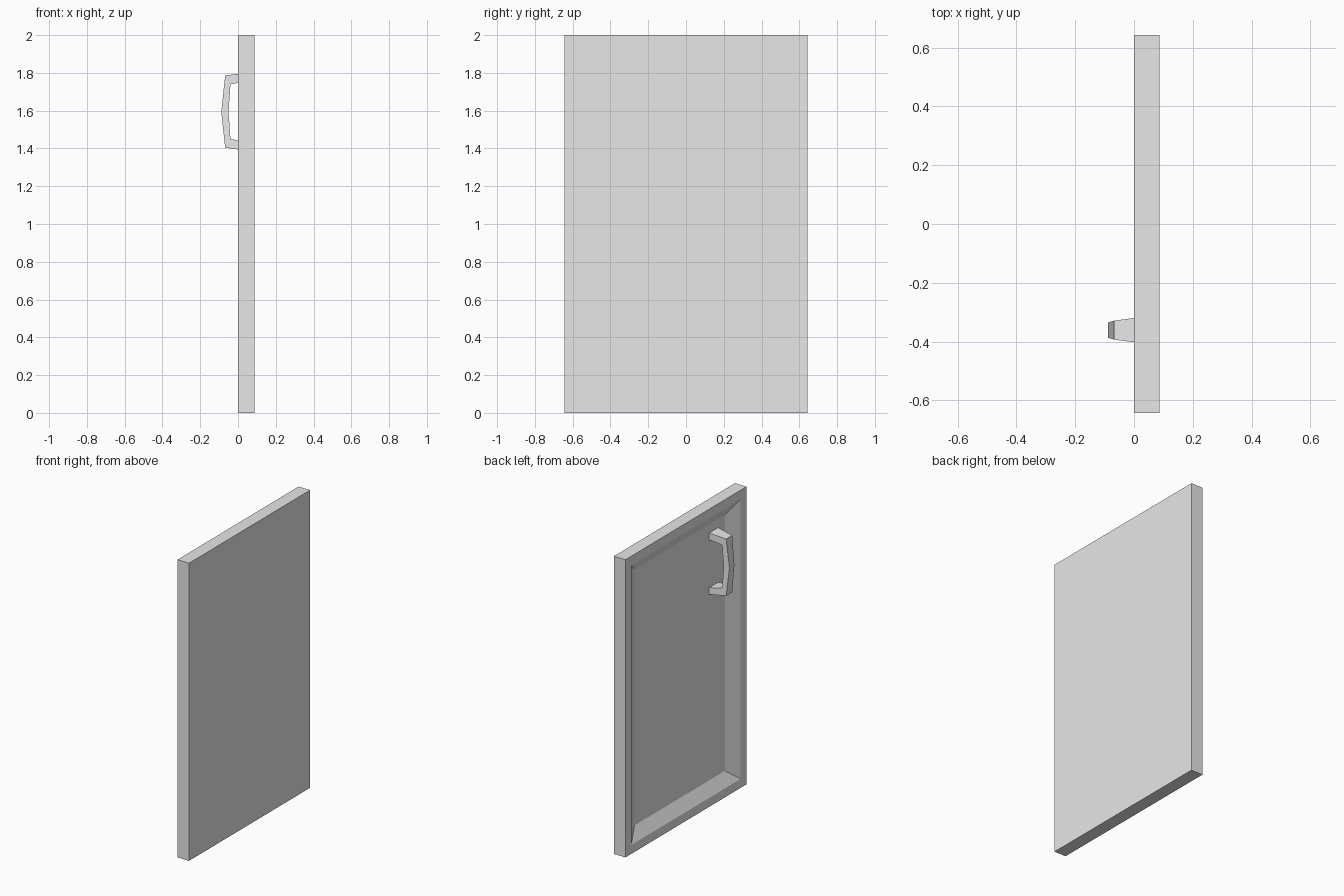
import bpy
import bmesh

cube = bpy.data.objects.get("Cube")
if cube:
    bpy.data.objects.remove(cube, do_unlink=True)

grey = bpy.data.materials.new("light grey")
grey.use_nodes = True
colour = (0.8, 0.8, 0.8, 1)
grey.diffuse_color = colour
grey.node_tree.nodes["Principled BSDF"].inputs["Base Color"].default_value = colour


def loft(name, rings):
    """Join four-cornered rings into a closed, flat-shaded solid."""
    bm = bmesh.new()
    loops = [[bm.verts.new(p) for p in ring] for ring in rings]
    for a, b in zip(loops, loops[1:]):
        for i in range(4):
            j = (i + 1) % 4
            bm.faces.new((a[i], a[j], b[j], b[i]))
    bm.faces.new(loops[0])
    bm.faces.new(loops[-1])
    bmesh.ops.recalc_face_normals(bm, faces=bm.faces[:])
    mesh = bpy.data.meshes.new(name)
    bm.to_mesh(mesh)
    bm.free()
    mesh.materials.append(grey)
    obj = bpy.data.objects.new(name, mesh)
    bpy.context.collection.objects.link(obj)
    return obj


def rectangle(x, half_y, half_z):
    return [(x, y * half_y, 1 + z * half_z)
            for y, z in ((-1, -1), (1, -1), (1, 1), (-1, 1))]


# Door panel: flat back, raised rim and sloping sides down to the recessed field
BACK, FIELD = 0.0865, 0.047
loft("door_panel", [
    rectangle(BACK, 0.643, 1.0),
    rectangle(0, 0.643, 1.0),
    rectangle(0, 0.58, 0.94),
    rectangle(FIELD, 0.48, 0.86),
])

# Pull handle: upper half as sections, mirrored about its middle height
HANDLE_Y, HANDLE_Z = -0.361, 1.595


def section(outer, inner, sign):
    ring = []
    for (x, z, w), sides in ((outer, (-1, 1)), (inner, (1, -1))):
        ring += [(x, HANDLE_Y + s * w, HANDLE_Z + sign * z) for s in sides]
    return ring


# Each point is depth, height from the middle, half width
foot = ((0.049, 0.207, 0.048), (0.049, 0.161, 0.048))
corner = ((-0.068, 0.191, 0.032), (-0.04, 0.145, 0.035))
middle = ((-0.0885, 0, 0.026), (-0.05, 0, 0.033))
loft("pull_handle", [
    section(*foot, 1), section(*corner, 1), section(*middle, 1),
    section(*corner, -1), section(*foot, -1),
])
